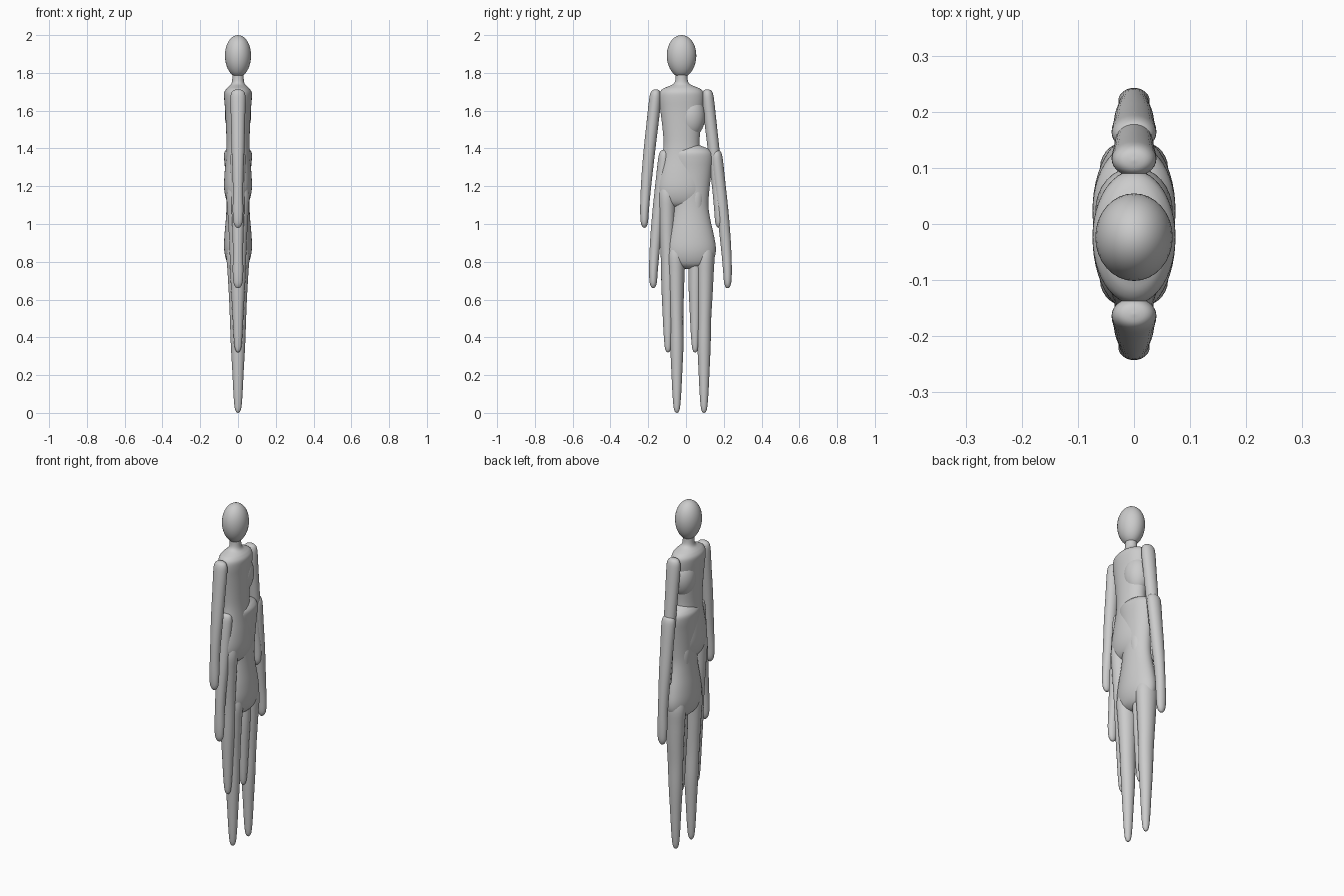
import bpy, bmesh, math

if "Cube" in bpy.data.objects:
    bpy.data.objects.remove(bpy.data.objects["Cube"])


def spline(rows, steps=4):
    """Catmull-Rom interpolation through profile rows."""
    out = []
    for i in range(len(rows) - 1):
        p0, p1 = rows[max(i - 1, 0)], rows[i]
        p2, p3 = rows[i + 1], rows[min(i + 2, len(rows) - 1)]
        for s in range(steps):
            t = s / steps
            out.append([0.5 * (2 * b + (c - a) * t + (2 * a - 5 * b + 4 * c - d) * t * t
                               + (3 * b - a - 3 * c + d) * t ** 3)
                        for a, b, c, d in zip(p0, p1, p2, p3)])
    return out + [list(rows[-1])]


def loft(name, rows, offset, side=1, n=32):
    """Smooth tube of elliptical rings; rows are (z, centre y, half x, half y)."""
    bm = bmesh.new()
    rings = []
    for z, cy, rx, ry in spline(rows):
        rings.append([bm.verts.new((max(rx, .001) * math.cos(2 * math.pi * k / n),
                                    side * cy + max(ry, .001) * math.sin(2 * math.pi * k / n), z))
                      for k in range(n)])
    for a, b in zip(rings, rings[1:]):
        for k in range(n):
            j = (k + 1) % n
            bm.faces.new((a[k], a[j], b[j], b[k]))
    bm.faces.new(rings[0])
    bm.faces.new(rings[-1])
    bmesh.ops.recalc_face_normals(bm, faces=bm.faces)
    finish(name, bm, offset)


def finish(name, bm, offset):
    me = bpy.data.meshes.new(name)
    bm.to_mesh(me)
    bm.free()
    for p in me.polygons:
        p.use_smooth = True
    ob = bpy.data.objects.new(name, me)
    ob.location = offset
    bpy.context.collection.objects.link(ob)


TORSO = [(.762, 0, .008, .015), (.768, 0, .03, .06), (.79, 0, .053, .108), (.83, 0, .068, .13),
         (.88, 0, .074, .134), (.95, 0, .071, .122), (1.03, 0, .064, .104), (1.10, 0, .061, .095),
         (1.18, 0, .063, .10), (1.28, 0, .068, .112), (1.34, 0, .073, .119), (1.375, 0, .073, .116),
         (1.395, 0, .062, .10), (1.407, 0, .05, .074), (1.42, 0, .037, .045), (1.44, 0, .031, .033),
         (1.48, 0, .03, .031)]
LEG = [(0, .072, .001, .001), (.006, .072, .010, .010), (.03, .072, .018, .017), (.10, .072, .024, .023),
       (.22, .072, .030, .029), (.36, .072, .038, .035), (.50, .074, .043, .036), (.62, .076, .048, .041),
       (.74, .077, .055, .046), (.84, .077, .060, .050), (.92, .07, .04, .04)]
ARM = [(.66, .197, .001, .001), (.665, .197, .012, .010), (.69, .197, .024, .019), (.75, .196, .028, .023),
       (.84, .191, .027, .026), (.95, .182, .029, .029), (1.08, .169, .034, .031), (1.22, .153, .037, .032),
       (1.33, .141, .040, .032), (1.37, .138, .037, .028), (1.388, .137, .024, .018), (1.393, .137, .001, .001)]

# Two identical figures, one raised and shifted sideways, overlapping
for tag, off in (("upper", (0, -.0235, .32)), ("lower", (0, .0235, 0))):
    loft(tag + "_torso", TORSO, off, n=48)
    for side, sname in ((-1, "near"), (1, "far")):
        loft(f"{tag}_{sname}_leg", LEG, off, side)
        loft(f"{tag}_{sname}_arm", ARM, off, side)
    # Egg-shaped head
    bm = bmesh.new()
    bmesh.ops.create_uvsphere(bm, u_segments=32, v_segments=20, radius=1)
    for v in bm.verts:
        x, y, z = v.co
        taper = 1 + .04 * z
        v.co = (.069 * x * taper, .078 * y * taper, 1.568 + .112 * z)
    finish(tag + "_head", bm, off)
